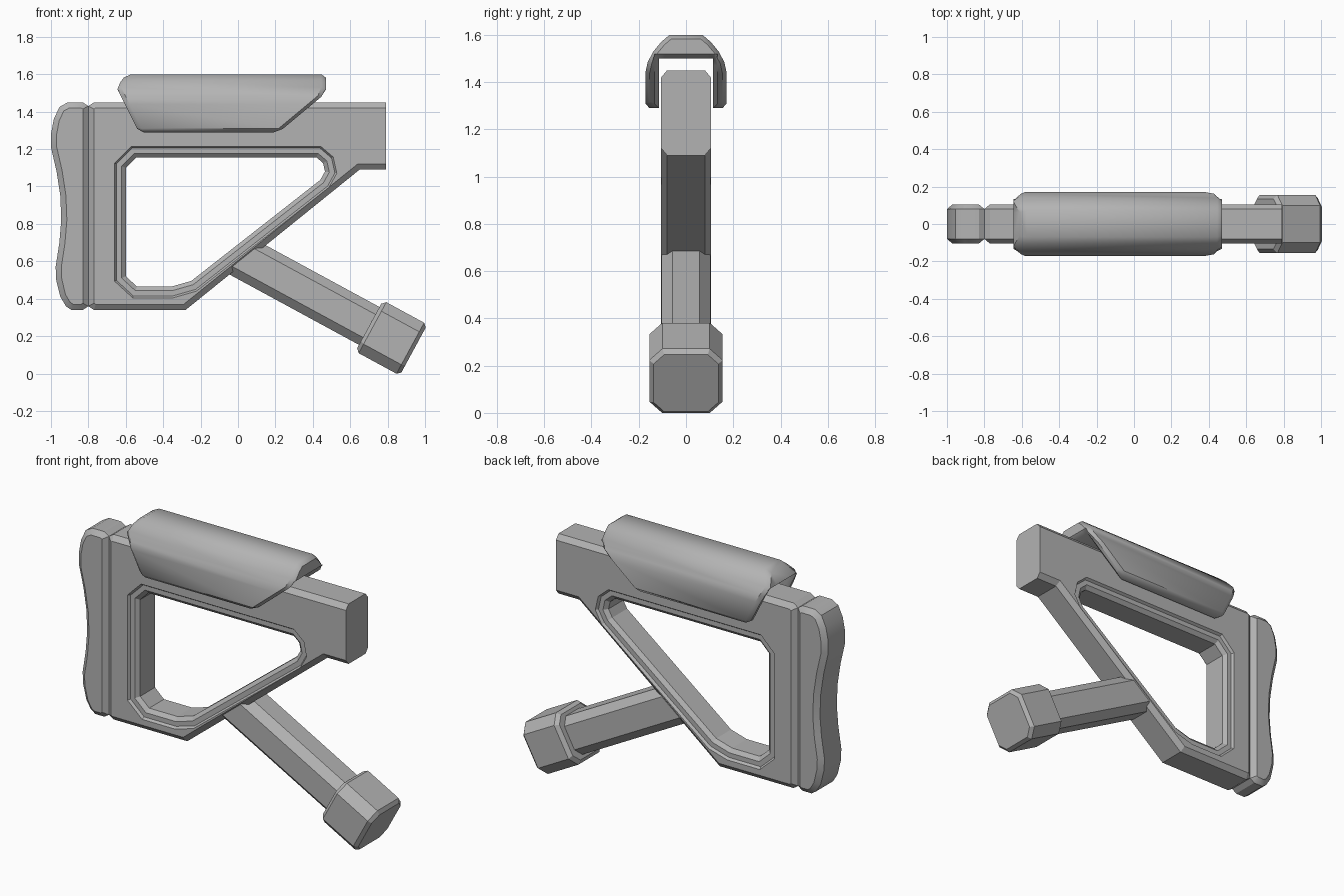
import bpy
import bmesh
import math

cube = bpy.data.objects.get("Cube")
if cube:
    bpy.data.objects.remove(cube, do_unlink=True)

grey = bpy.data.materials.new("matte grey")
grey.use_nodes = True
COLOUR = (0.45, 0.45, 0.45, 1)
grey.diffuse_color = COLOUR
grey.node_tree.nodes["Principled BSDF"].inputs["Base Color"].default_value = COLOUR


def inset(poly, d):
    """Move every edge of a closed 2D outline inwards by d (outwards if negative)."""
    n = len(poly)
    area = sum(poly[i - 1][0] * poly[i][1] - poly[i][0] * poly[i - 1][1] for i in range(n))
    s = d if area > 0 else -d
    out = []
    for i in range(n):
        (ax, ay), (bx, by), (cx, cy) = poly[i - 1], poly[i], poly[(i + 1) % n]
        l1, l2 = math.hypot(bx - ax, by - ay), math.hypot(cx - bx, cy - by)
        n1 = ((ay - by) / l1, (bx - ax) / l1)
        n2 = ((by - cy) / l2, (cx - bx) / l2)
        k = s / (1 + n1[0] * n2[0] + n1[1] * n2[1])
        out.append((bx + k * (n1[0] + n2[0]), by + k * (n1[1] + n2[1])))
    return out


def loft(name, rings, shell=False):
    """Skin matching rings of points; a shell gets strip ends instead of single caps."""
    bm = bmesh.new()
    loops = [[bm.verts.new(p) for p in ring] for ring in rings]
    n = len(loops[0])
    for a, b in zip(loops, loops[1:]):
        for i in range(n):
            bm.faces.new((a[i - 1], a[i], b[i], b[i - 1]))
    for end in (loops[0], loops[-1]):
        if shell:
            for i in range(n // 2 - 1):
                bm.faces.new((end[i], end[i + 1], end[n - 2 - i], end[n - 1 - i]))
        else:
            bm.faces.new(end)
    bmesh.ops.recalc_face_normals(bm, faces=bm.faces)
    mesh = bpy.data.meshes.new(name)
    bm.to_mesh(mesh)
    bm.free()
    mesh.materials.append(grey)
    ob = bpy.data.objects.new(name, mesh)
    bpy.context.collection.objects.link(ob)
    return ob


def activate(ob):
    bpy.ops.object.select_all(action='DESELECT')
    ob.select_set(True)
    bpy.context.view_layer.objects.active = ob


def smooth(ob, degrees=30):
    activate(ob)
    bpy.ops.object.shade_smooth_by_angle(angle=math.radians(degrees))


def slab(outline, steps, max_x=None):
    """Rings of an upright outline for (inset, y) steps; max_x keeps one end flat."""
    limit = max(x for x, z in outline) - 0.05
    rings = []
    for d, y in steps:
        ring = inset(outline, d)
        if max_x is not None:
            ring = [(max_x if x > limit else x, z) for x, z in ring]
        rings.append([(x, y, z) for x, z in ring])
    return rings


def both_sides(steps):
    return [(d, -y) for d, y in steps] + [(d, y) for d, y in reversed(steps)]


CHAMFER = both_sides([(0.03, 0.105), (0, 0.08)])

# Stock frame with its triangular opening
frame_outline = [(-0.77, 1.45), (0.79, 1.45), (0.79, 1.09), (0.65, 1.09),
                 (-0.28, 0.34), (-0.77, 0.34), (-0.8, 0.36), (-0.8, 1.43)]
frame = loft("stock_frame", slab(frame_outline, CHAMFER, max_x=0.79))

hole_outline = [(-0.6, 1.10), (-0.545, 1.155), (0.42, 1.155), (0.455, 1.125), (0.465, 1.08),
                (0.44, 1.035), (-0.25, 0.495), (-0.355, 0.465), (-0.54, 0.465), (-0.6, 0.52)]
# Stepped lip around the opening: sloped edge, ledge, chamfer, wall
hole_steps = both_sides([(-0.06, 0.14), (-0.06, 0.105), (-0.05, 0.09), (-0.022, 0.09), (0, 0.07)])
cutter = loft("opening_cutter", slab(hole_outline, hole_steps))
cutter.hide_render = True
cut = frame.modifiers.new("opening", 'BOOLEAN')
cut.operation = 'DIFFERENCE'
cut.solver = 'EXACT'
cut.object = cutter
activate(frame)
bpy.ops.object.modifier_apply(modifier=cut.name)
bpy.data.objects.remove(cutter, do_unlink=True)

# Curved butt pad behind the frame
butt_outline = [(-0.8, 1.43), (-0.83, 1.45), (-0.91, 1.45), (-0.955, 1.425), (-0.985, 1.36),
                (-1, 1.28), (-1, 1.21), (-0.97, 1.08), (-0.95, 0.95), (-0.945, 0.82),
                (-0.955, 0.7), (-0.975, 0.57), (-0.972, 0.5), (-0.95, 0.41), (-0.92, 0.36),
                (-0.89, 0.34), (-0.83, 0.34), (-0.8, 0.36)]
smooth(loft("butt_pad", slab(butt_outline, CHAMFER)))

# Cheek rest: arched shell over the frame with slanted ends
outer = [(0.155, 1.29), (0.172, 1.31), (0.172, 1.44), (0.162, 1.485),
         (0.138, 1.53), (0.105, 1.57), (0.07, 1.6)]
inner = [(0.115, 1.29), (0.115, 1.31), (0.115, 1.44), (0.115, 1.47),
         (0.115, 1.5), (0.09, 1.5), (0.06, 1.5)]


def arch(half):
    return half + [(-y, z) for y, z in reversed(half)]


section = arch(outer) + arch(inner)[::-1]
slim = inset(section, 0.018)


def back_end(z):
    return max(-0.65 + (1.53 - z) * 0.5, -0.65 + (z - 1.53) * 0.75)


def front_end(z):
    return min(0.47, 0.47 - (1.5 - z) * 1.2)


rest_rings = [[(back_end(z), y, z) for y, z in slim],
              [(back_end(z) + 0.025, y, z) for y, z in section],
              [(front_end(z) - 0.025, y, z) for y, z in section],
              [(front_end(z), y, z) for y, z in slim]]
smooth(loft("cheek_rest", rest_rings, shell=True), 40)


# Angled strut and its foot, built along local x and tilted down
def octagon(hy, hz, c):
    half = [(hy, c - hz), (hy, hz - c), (hy - c, hz), (c - hy, hz)]
    return half + [(-y, -z) for y, z in half]


def tilt(ob):
    ob.location = (0.06, 0, 0.603)
    ob.rotation_euler = (0, math.radians(28.5), 0)


strut = octagon(0.103, 0.115, 0.045)
tilt(loft("strut", [[(0.416 * z - 0.035, y, z) for y, z in strut],
                    [(0.8, y, z) for y, z in strut]]))

foot = octagon(0.155, 0.155, 0.055)
tilt(loft("strut_foot", [[(x, y, z) for y, z in inset(foot, d)]
                         for x, d in ((0.73, 0.02), (0.75, 0), (0.98, 0), (1.0, 0.018))]))
